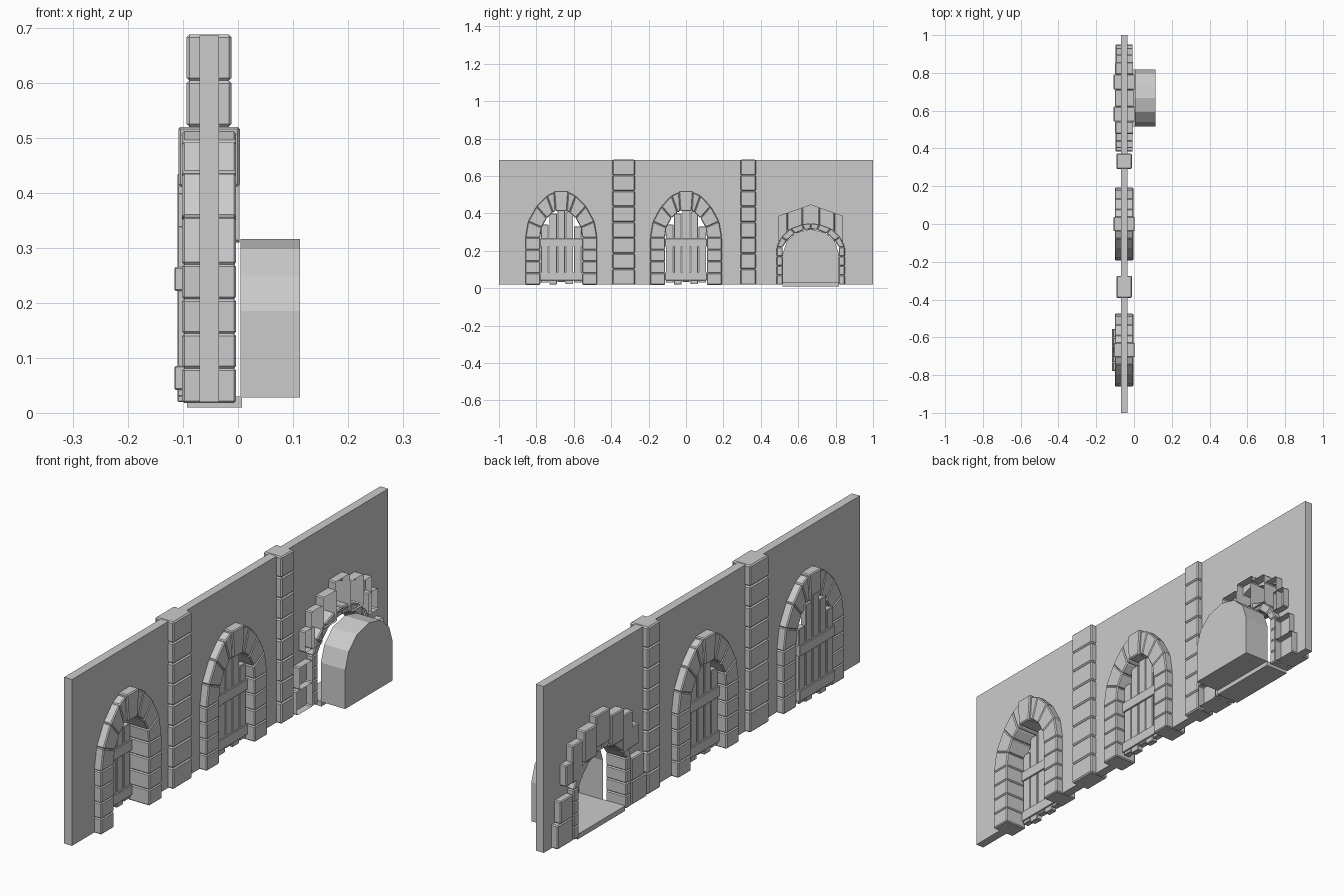
import bpy, bmesh

old = bpy.data.objects.get("Cube")
if old:
    bpy.data.objects.remove(old, do_unlink=True)

stone = bpy.data.materials.new("grey stone")
stone.use_nodes = True
GREY = (0.6, 0.6, 0.6, 1)
stone.diffuse_color = GREY
stone.node_tree.nodes["Principled BSDF"].inputs["Base Color"].default_value = GREY

MID = -0.0525          # centre plane of the wall
FLOOR, TOP = 0.02, 0.686


def block(bm, pts, x0, x1, bevel=0.004, open_side=False):
    """Extrude a (y, z) outline along x; open_side leaves out the +x cap."""
    back = [bm.verts.new((x0, y, z)) for y, z in pts]
    front = [bm.verts.new((x1, y, z)) for y, z in pts]
    n = len(pts)
    faces = [bm.faces.new(back)]
    if not open_side:
        faces.append(bm.faces.new(front[::-1]))
    for i in range(n):
        j = (i + 1) % n
        faces.append(bm.faces.new((back[i], front[i], front[j], back[j])))
    bmesh.ops.recalc_face_normals(bm, faces=faces)
    if bevel:
        edges = {e for f in faces for e in f.edges if not e.is_boundary}
        bmesh.ops.bevel(bm, geom=list(edges), offset=bevel, segments=1,
                        affect='EDGES', clamp_overlap=True)


def box(bm, y0, y1, z0, z1, x0, x1, **kw):
    block(bm, [(y0, z0), (y1, z0), (y1, z1), (y0, z1)], x0, x1, **kw)


def finish(name, bm):
    mesh = bpy.data.meshes.new(name)
    bm.to_mesh(mesh)
    bm.free()
    mesh.materials.append(stone)
    obj = bpy.data.objects.new(name, mesh)
    bpy.context.collection.objects.link(obj)
    return obj


def mirrored(half):
    """Complete a half outline (bottom to crown) around its centre line."""
    return [(-y, z) for y, z in half] + [(y, z) for y, z in reversed(half) if y]


def ring(bm, cy, inner, outer, depth):
    """One stone between each pair of neighbouring inner and outer points."""
    for s in (-1, 1):
        for a, b, c, d in zip(inner, outer, outer[1:], inner[1:]):
            block(bm, [(cy + s * y, z) for y, z in (a, b, c, d)],
                  MID - depth, MID + depth)


# Wall: one outline with three notches for the openings
door_hole = mirrored([(0.15, FLOOR), (0.15, 0.28), (0.13, 0.36),
                      (0.09, 0.42), (0, 0.46)])
niche_hole = mirrored([(0.17, FLOOR), (0.17, 0.385), (0, 0.445)])
DOORS = {"left_end": -0.667, "middle": 0.0}
NICHE = 0.667
outline = [(-1, TOP), (-1, FLOOR)]
for cy, hole in ((-0.667, door_hole), (0, door_hole), (NICHE, niche_hole)):
    outline += [(cy + y, z) for y, z in hole]
outline += [(1, FLOOR), (1, TOP)]
bm = bmesh.new()
block(bm, outline, -0.07, -0.035, bevel=0)
bmesh.ops.triangulate(bm, faces=[f for f in bm.faces if len(f.verts) > 4])
finish("wall", bm)

# Stacked block columns
for name, y0, y1 in (("wide_column", -0.392, -0.274), ("narrow_column", 0.292, 0.373)):
    bm = bmesh.new()
    step = (TOP - 0.017) / 8
    for i in range(8):
        z = 0.019 + i * step
        box(bm, y0, y1, z, z + step, MID - 0.041, MID + 0.041, bevel=0.005)
    finish(name, bm)

# Door arches: jamb stones, wedge stones and a proud keystone
jamb_z = [0.018 + i * 0.063 for i in range(5)]
inner = [(0.112, z) for z in jamb_z] + [(0.105, 0.325), (0.077, 0.375), (0.045, 0.405), (0.03, 0.414)]
outer = [(0.192, z) for z in jamb_z] + [(0.177, 0.357), (0.132, 0.438), (0.077, 0.495), (0.037, 0.513)]
for name, cy in DOORS.items():
    bm = bmesh.new()
    ring(bm, cy, inner, outer, 0.049)
    block(bm, [(cy - 0.03, 0.412), (cy + 0.03, 0.412),
               (cy + 0.038, 0.52), (cy - 0.038, 0.52)], MID - 0.056, MID + 0.056)
    finish(name + "_arch", bm)

# Plank doors with two battens on each side
plank_tops = (0.34, 0.4, 0.435, 0.41, 0.33)
plank_feet = (0.03, 0.02, 0.034, 0.022, 0.03)
for name, cx in (("left_end", -0.0975), ("middle", MID)):
    cy = DOORS[name]
    bm = bmesh.new()
    for i, (lo, hi) in enumerate(zip(plank_feet, plank_tops)):
        y = cy - 0.11 + i * 0.044
        box(bm, y + 0.002, y + 0.042, lo, hi, cx - 0.0125, cx + 0.0125, bevel=0.002)
    for z in (0.042, 0.222):
        box(bm, cy - 0.112, cy + 0.112, z, z + 0.043, cx - 0.018, cx + 0.018, bevel=0.002)
    finish(name + "_door", bm)

# Niche: lining stones around the opening
lining_z = [0.02 + i * 0.05 for i in range(5)]
lining_in = [(0.15, z) for z in lining_z] + [(0.128, 0.255), (0.085, 0.293), (0.035, 0.312), (0, 0.316)]
lining_out = [(0.182, z) for z in lining_z] + [(0.158, 0.275), (0.108, 0.32), (0.045, 0.343), (0, 0.347)]
bm = bmesh.new()
ring(bm, NICHE, lining_in, lining_out, 0.046)
finish("niche_lining", bm)

# Niche: rough stepped stones, open on the +x side
bm = bmesh.new()
rubble = ((0.185, 0.283, 0.02, 0.115, 0.045), (0.185, 0.265, 0.115, 0.205, 0.045),
          (0.17, 0.23, 0.25, 0.335, 0.045), (0.125, 0.19, 0.25, 0.4, 0.047),
          (0.045, 0.125, 0.31, 0.435, 0.055))
for s in (-1, 1):
    for y0, y1, z0, z1, d in rubble:
        box(bm, NICHE + s * y0, NICHE + s * y1, z0, z1, MID - d, MID + d, open_side=True)
box(bm, NICHE - 0.045, NICHE + 0.045, 0.335, 0.465, MID - 0.049, MID + 0.049, open_side=True)
finish("niche_rubble", bm)

# Niche: hollow vaulted shell closed on +x, and its sill
vault = mirrored([(0.15, 0.028), (0.15, 0.185), (0.128, 0.25), (0.075, 0.298), (0, 0.316)])
bm = bmesh.new()
block(bm, [(NICHE + y, z) for y, z in vault], -0.113, -0.005, bevel=0, open_side=True)
bmesh.ops.scale(bm, vec=(-1, 1, 1), verts=bm.verts)
bmesh.ops.reverse_faces(bm, faces=bm.faces)
finish("niche_vault", bm)
bm = bmesh.new()
box(bm, NICHE - 0.15, NICHE + 0.15, 0.01, 0.03, MID - 0.04, MID + 0.06, bevel=0)
finish("niche_sill", bm)
